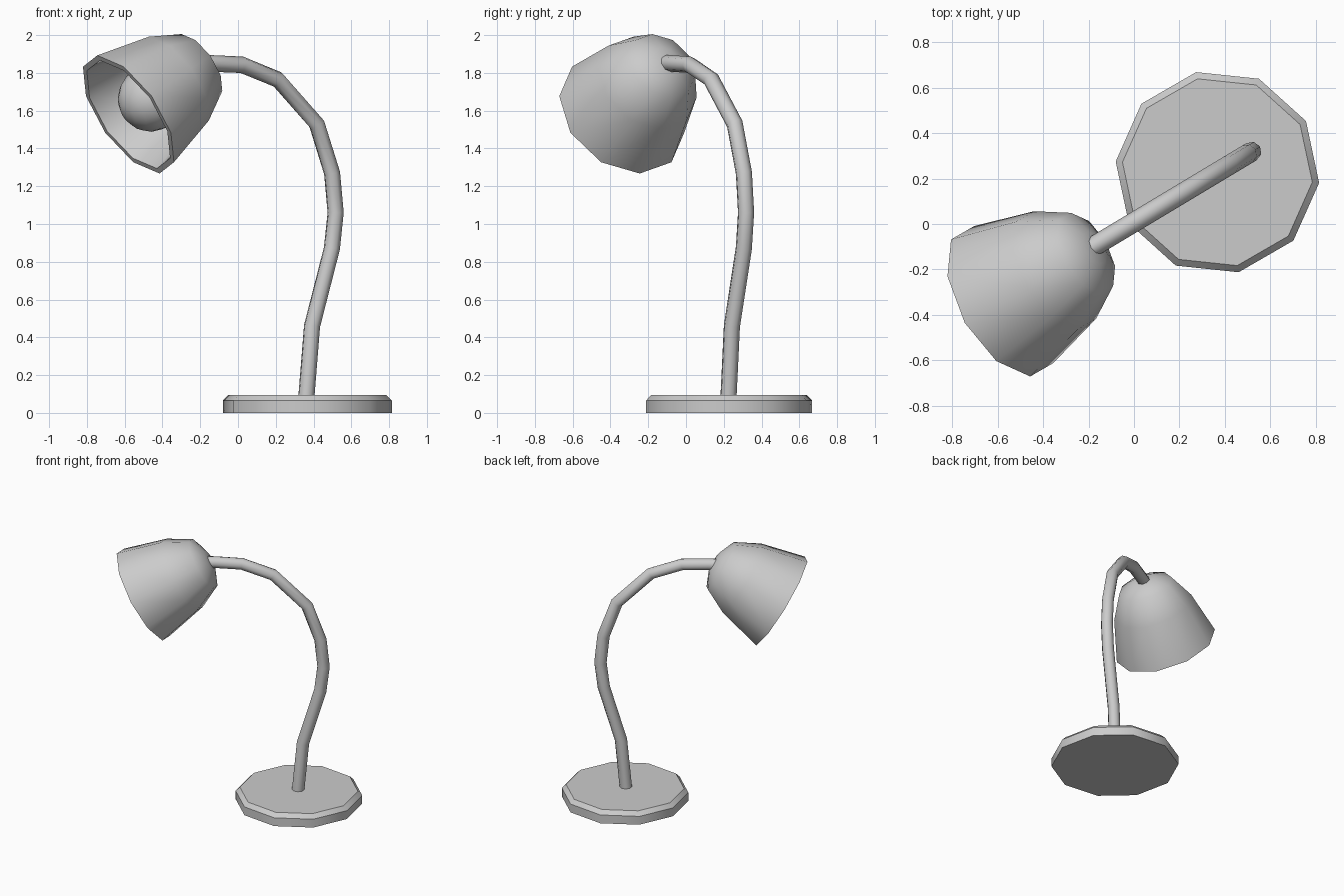
import bpy, bmesh
from math import radians, cos, sin, tau
from mathutils import Matrix, Vector

if "Cube" in bpy.data.objects:
    bpy.data.objects.remove(bpy.data.objects["Cube"])

YAW = radians(30)      # direction of the arm, seen from above
TILT = radians(31.3)   # how far the shade points below horizontal


def shade_smooth(obj, angle):
    bpy.ops.object.select_all(action='DESELECT')
    bpy.context.view_layer.objects.active = obj
    obj.select_set(True)
    bpy.ops.object.shade_smooth_by_angle(angle=radians(angle))


def lathe(name, profile, matrix, sides=10, angle=40, cap_start=True):
    """Spin (radius, height) points around local z; radius 0 makes a pole."""
    bm = bmesh.new()
    rings = []
    for r, h in profile:
        n = sides if r > 0 else 1
        rings.append([bm.verts.new((r * cos(tau * i / sides), r * sin(tau * i / sides), h))
                      for i in range(n)])
    for a, b in zip(rings, rings[1:]):
        for i in range(sides):
            j = (i + 1) % sides
            quad = [a[i % len(a)], a[j % len(a)], b[j % len(b)], b[i % len(b)]]
            bm.faces.new(list(dict.fromkeys(quad)))
    if cap_start and len(rings[0]) > 1:
        bm.faces.new(rings[0][::-1])
    if len(rings[-1]) > 1:
        bm.faces.new(rings[-1])
    bmesh.ops.recalc_face_normals(bm, faces=bm.faces)
    bm.transform(matrix)
    mesh = bpy.data.meshes.new(name)
    bm.to_mesh(mesh)
    bm.free()
    obj = bpy.data.objects.new(name, mesh)
    bpy.context.collection.objects.link(obj)
    shade_smooth(obj, angle)
    return obj


# Base: ten-sided disc with a chamfered top edge
base_centre = Vector((0.367, 0.228, 0))
lathe("base", [(0.45, 0), (0.45, 0.065), (0.42, 0.095)],
      Matrix.Translation(base_centre) @ Matrix.Rotation(YAW, 4, 'Z'), angle=38)

# Stem: bent tube lying in one vertical plane, given as (x, z)
path = [(0.36, 0.06), (0.392, 0.46), (0.497, 0.87), (0.517, 1.06), (0.498, 1.27),
        (0.417, 1.53), (0.21, 1.765), (0.02, 1.843), (-0.14, 1.85), (-0.19, 1.85)]
curve = bpy.data.curves.new("stem_path", 'CURVE')
curve.dimensions = '3D'
curve.bevel_depth = 0.044
curve.bevel_resolution = 2
curve.use_fill_caps = True
spline = curve.splines.new('POLY')
spline.points.add(len(path) - 1)
for p, (x, z) in zip(spline.points, path):
    p.co = (x, base_centre.y + (x - base_centre.x) * 0.6, z, 1)
stem = bpy.data.objects.new("stem", curve)
bpy.context.collection.objects.link(stem)
bpy.ops.object.select_all(action='DESELECT')
bpy.context.view_layer.objects.active = stem
stem.select_set(True)
bpy.ops.object.convert(target='MESH')
shade_smooth(bpy.context.object, 50)

# Shade frame: origin at the opening, local z runs back towards the stem
back = Vector((cos(YAW) * cos(TILT), sin(YAW) * cos(TILT), sin(TILT)))
up = Vector((-cos(YAW) * sin(TILT), -sin(YAW) * sin(TILT), cos(TILT)))
frame = Matrix((up, back.cross(up), back)).transposed().to_4x4()
frame.translation = (-0.58, -0.34, 1.58)

# Shade: outer bell, rim and inner wall as one closed profile
lathe("shade", [(0, 0.51), (0.07, 0.51), (0.165, 0.47), (0.257, 0.31), (0.335, 0),
                (0.366, 0), (0.287, 0.32), (0.195, 0.498), (0.08, 0.55), (0, 0.555)],
      frame, angle=50)

# Bulb: globe with a neck running into the shade
globe = [(0.175 * sin(radians(t)), 0.16 - 0.175 * cos(radians(t))) for t in range(20, 141, 20)]
lathe("bulb", [(0, -0.015)] + globe + [(0.07, 0.38), (0.07, 0.52)], frame, sides=16, angle=60)
